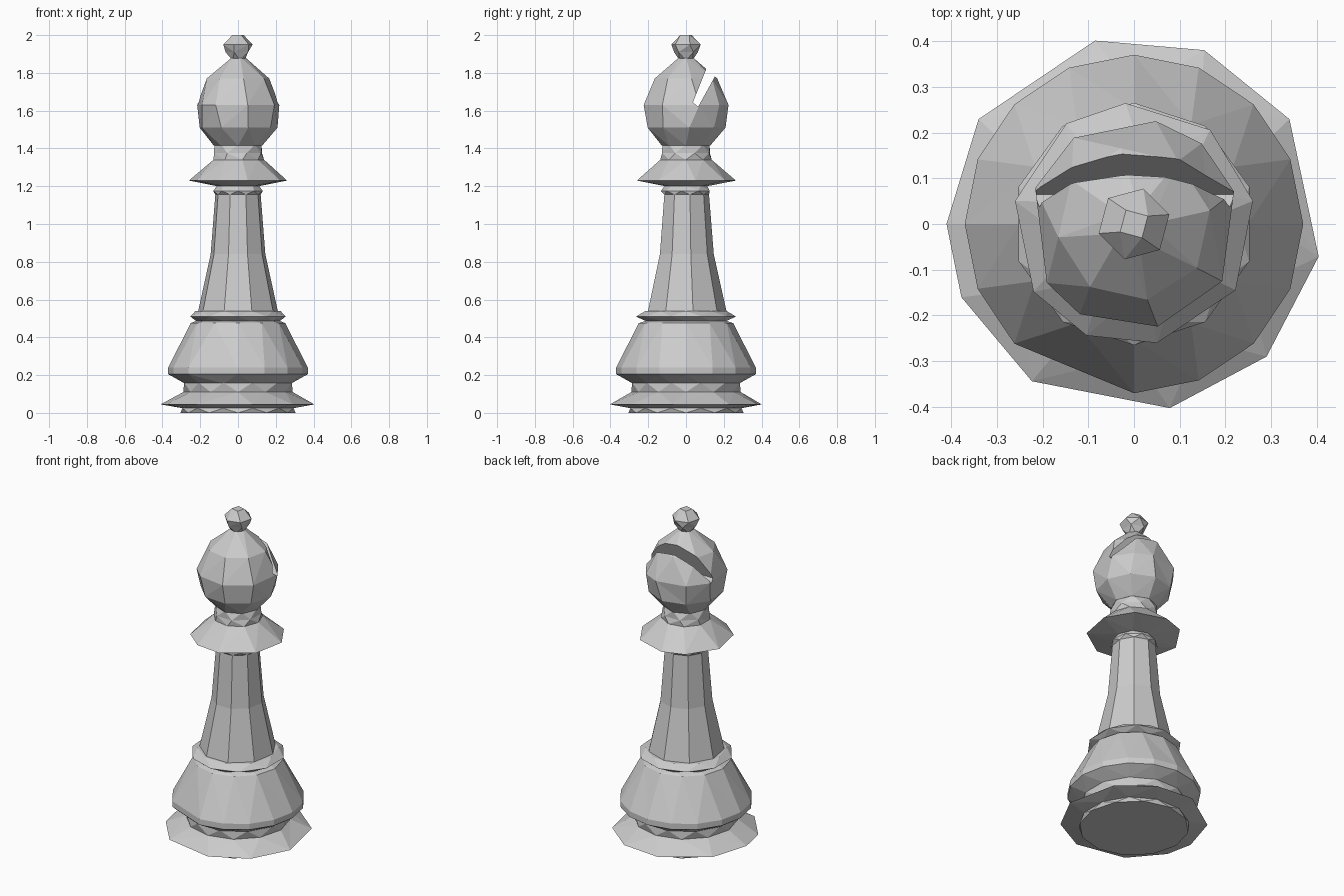
import bpy, bmesh
from math import cos, sin, radians

if "Cube" in bpy.data.objects:
    bpy.data.objects.remove(bpy.data.objects["Cube"])


def make_object(name, bm):
    bmesh.ops.recalc_face_normals(bm, faces=bm.faces)
    me = bpy.data.meshes.new(name)
    bm.to_mesh(me)
    bm.free()
    ob = bpy.data.objects.new(name, me)
    bpy.context.collection.objects.link(ob)
    return ob


def even(n, phase=0):
    return sorted((phase + 360 * i / n) % 360 for i in range(n))


def stitch(bm, a, b):
    """Zigzag triangles between two rings of (angle, vert), any vertex counts."""
    start = min(range(len(b)), key=lambda k: abs((b[k][0] - a[0][0] + 180) % 360 - 180))
    b = [((ang - a[0][0] + 180) % 360 - 180 if k == start else (ang - a[0][0]) % 360, v)
         for k, (ang, v) in enumerate(b)]
    b = b[start:] + b[:start]
    a = [(ang - a[0][0], v) for ang, v in a]
    a.append((a[0][0] + 360, a[0][1]))
    b.append((b[0][0] + 360, b[0][1]))
    i = j = 0
    while i < len(a) - 1 or j < len(b) - 1:
        if j == len(b) - 1 or (i < len(a) - 1 and a[i + 1][0] <= b[j + 1][0]):
            bm.faces.new((a[i][1], a[i + 1][1], b[j][1]))
            i += 1
        else:
            bm.faces.new((a[i][1], b[j + 1][1], b[j][1]))
            j += 1


def faceted_lathe(name, rings):
    """Rings are (height, radius, angles); flat faceted and capped."""
    bm = bmesh.new()
    loops = []
    for z, r, angles in rings:
        loops.append([(t, bm.verts.new((r * cos(radians(t)), r * sin(radians(t)), z)))
                      for t in angles])
    for a, b in zip(loops, loops[1:]):
        stitch(bm, a, b)
    for end in (loops[0], loops[-1]):
        bm.faces.new([v for _, v in end])
    return make_object(name, bm)


# Uneven facet directions of the wide rims
FLANGE = [34, 68, 102, 146, 180, 203, 237, 281, 315, 350]
BODY = [a for a in even(16) if a != 247.5]
COLLAR = [11, 51, 94, 124, 169, 214, 247, 281, 327]
HEAD = [18, 50, 78, 125, 160, 214, 239, 283, 327]

# Foot with thin flange
faceted_lathe("foot", [
    (0, 0.305, even(12)), (0.025, 0.305, even(12, 15)),
    (0.045, 0.41, FLANGE), (0.11, 0.29, even(12)), (0.16, 0.295, even(12, 15))])

# Flared lower body
faceted_lathe("lower_body", [
    (0.155, 0.29, even(12, 15)), (0.205, 0.37, BODY), (0.24, 0.37, BODY),
    (0.475, 0.25, even(12)), (0.49, 0.215, even(10))])

# Ring between body and stem
faceted_lathe("body_ring", [
    (0.485, 0.22, even(10)), (0.51, 0.265, even(10, 18)), (0.54, 0.225, even(10))])

# Tapered stem with a small bead at the top
faceted_lathe("stem", [
    (0.535, 0.215, even(9, 10)), (0.84, 0.147, even(9, 10)), (1.155, 0.122, even(9, 10)),
    (1.175, 0.133, even(9, 30)), (1.205, 0.11, even(8))])

# Wide collar and neck
faceted_lathe("collar", [
    (1.20, 0.11, even(8)), (1.23, 0.265, COLLAR), (1.34, 0.138, even(9)),
    (1.375, 0.135, even(8, 20)), (1.42, 0.125, even(8))])

# Rounded head
head = faceted_lathe("head", [
    (1.415, 0.128, even(8)), (1.51, 0.21, even(9, 5)), (1.63, 0.23, HEAD),
    (1.77, 0.168, even(8, 10)), (1.885, 0.035, even(5))])

# Slanted slot cut through the back of the head
bm = bmesh.new()
section = [(0.037, 1.645), (0.064, 1.62), (0.244, 1.946), (0.177, 1.995)]
face = bm.faces.new([bm.verts.new((-0.4, y, z)) for y, z in section])
ext = bmesh.ops.extrude_face_region(bm, geom=[face])
bmesh.ops.translate(bm, vec=(0.8, 0, 0),
                    verts=[g for g in ext["geom"] if isinstance(g, bmesh.types.BMVert)])
cutter = make_object("slot_cutter", bm)
cutter.hide_render = True
cutter.hide_viewport = True
cutter.display_type = 'WIRE'
mod = head.modifiers.new("slot", 'BOOLEAN')
mod.operation = 'DIFFERENCE'
mod.solver = 'EXACT'
mod.object = cutter

# Finial knob
faceted_lathe("finial", [
    (1.865, 0.035, even(5)), (1.91, 0.066, even(5, 36)),
    (1.95, 0.08, even(6, 15)), (2.0, 0.035, even(4, 30))])
